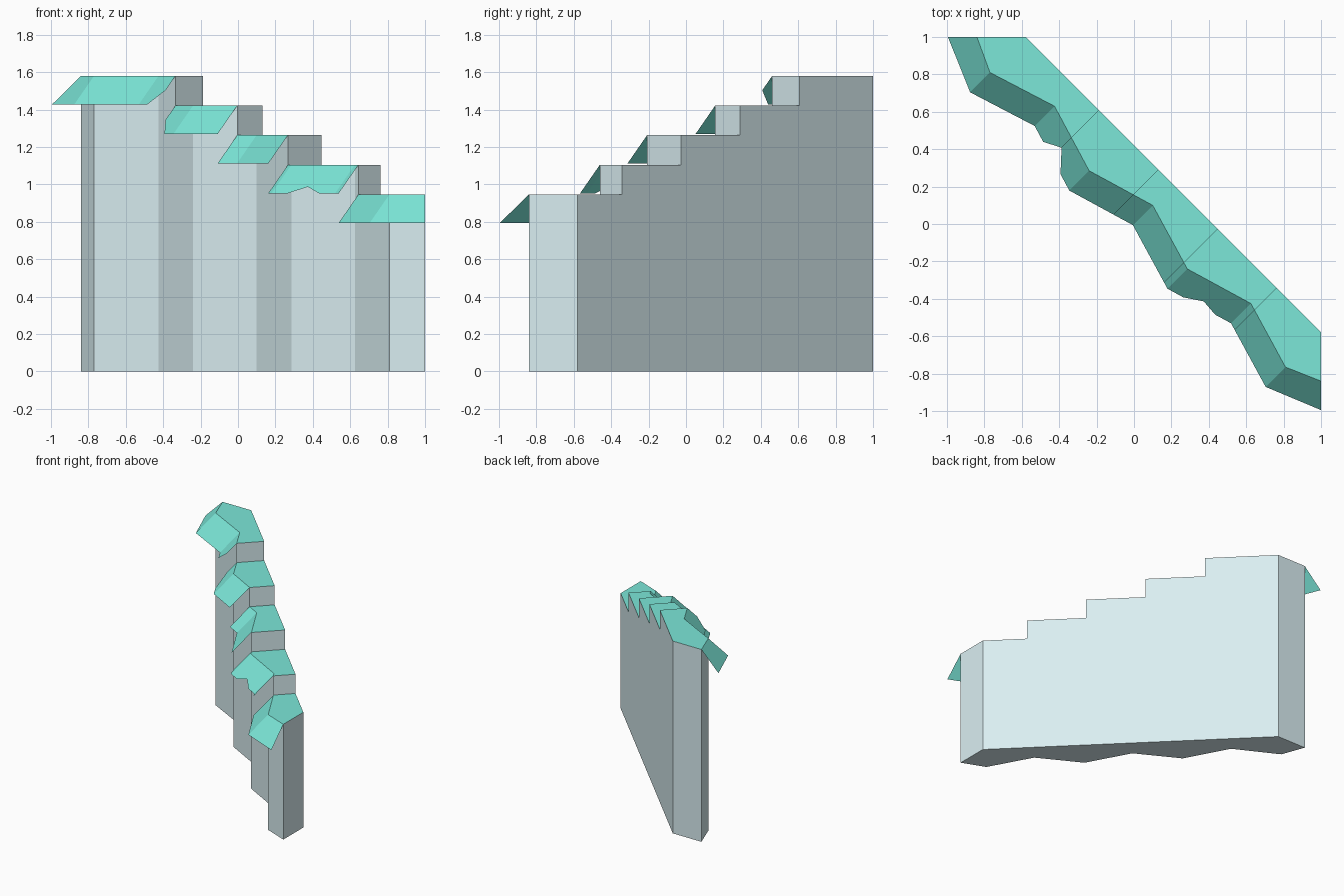
import bpy

if "Cube" in bpy.data.objects:
    bpy.data.objects.remove(bpy.data.objects["Cube"])

# Zigzag front line of the wall in plan, left-back to right-front
FRONT = [(-0.84, 1), (-0.77, 0.81), (-0.425, 0.63), (-0.24, 0.285), (0.1, 0.1),
         (0.285, -0.24), (0.625, -0.425), (0.81, -0.765), (1, -0.84)]
CUTS = [-9, -0.795, -0.16, 0.475, 1.105, 9]      # step positions, measured as x - y
LEVELS = [1.58, 1.422, 1.264, 1.105, 0.947]
BACK = 0.42                                      # back face lies on x + y = BACK
DROP, OUT, END = 0.153, 0.106, 0.155             # eave drop, overhang, overhang at the ends

# Broken eave edges: (step, segment) -> outer points (along, down) from far end to near end
CHIPS = {(0, 2): [(1, 0.5), (0.5, 1), (0, 1)],
         (1, 0): [(1, 1), (0.5, 1), (0, 0.5)],
         (3, 1): [(1, 1), (0.75, 1), (0.5, 0.77), (0.25, 1), (0, 1)]}


def material(name, color):
    m = bpy.data.materials.new(name)
    m.diffuse_color = (*color, 1)
    m.use_nodes = True
    m.node_tree.nodes["Principled BSDF"].inputs["Base Color"].default_value = m.diffuse_color
    return m


def make(name, faces, mat):
    """Object from a list of faces given as point lists; shared points are merged."""
    index, polys = {}, []
    for f in faces:
        polys.append([index.setdefault(tuple(round(c, 5) for c in p), len(index)) for p in f])
    me = bpy.data.meshes.new(name)
    me.from_pydata(list(index), [], polys)
    me.materials.append(mat)
    bpy.context.collection.objects.link(bpy.data.objects.new(name, me))


def lerp(a, b, t):
    return tuple(p + (q - p) * t for p, q in zip(a, b))


def front_at(c):
    """Point of the front line where x - y = c."""
    for a, b in zip(FRONT, FRONT[1:]):
        u, v = a[0] - a[1], b[0] - b[1]
        if u <= c <= v:
            return lerp(a, b, (c - u) / (v - u))


def overhang(p):
    if p == FRONT[0]:
        return (-END, 0)
    if p == FRONT[-1]:
        return (0, -END)
    return (-OUT, -OUT)


def at(p, z):
    return (p[0], p[1], z)


wall_mat = material("wall_pale_blue", (0.70, 0.86, 0.89))
roof_mat = material("roof_teal", (0.20, 0.80, 0.69))
walls = []

for i, z in enumerate(LEVELS):
    lo, hi = CUTS[i], CUTS[i + 1]
    first, last = i == 0, i == len(LEVELS) - 1
    path = [p for p in FRONT if lo < p[0] - p[1] < hi]
    if not first:
        path.insert(0, front_at(lo))
    if not last:
        path.append(front_at(hi))
    b0 = (BACK - 1, 1) if first else ((BACK + lo) / 2, (BACK - lo) / 2)
    b1 = (1, BACK - 1) if last else ((BACK + hi) / 2, (BACK - hi) / 2)
    ring = path + [b1, b0]

    # Wall: sides, riser down to the next step, underside
    for k, a in enumerate(ring):
        b = ring[(k + 1) % len(ring)]
        base = 0
        if (a, b) == (b0, path[0]) and not first:
            continue
        if (a, b) == (path[-1], b1) and not last:
            base = LEVELS[i + 1]
        walls.append([at(a, base), at(b, base), at(b, z), at(a, z)])
    walls.append([at(p, 0) for p in reversed(ring)])

    # Roof: flat top and thin sloping eaves
    roof = [[at(p, z) for p in ring]]
    for s, (a, b) in enumerate(zip(path, path[1:])):
        face = [at(a, z), at(b, z)]
        for t, d in CHIPS.get((i, s), [(1, 1), (0, 1)]):
            p, o = lerp(a, b, t), lerp(overhang(a), overhang(b), t)
            face.append((p[0] + o[0] * d, p[1] + o[1] * d, z - DROP * d))
        roof.append(face[::-1])
    make(f"roof_step_{i + 1}", roof, roof_mat)

make("stepped_wall", walls, wall_mat)
